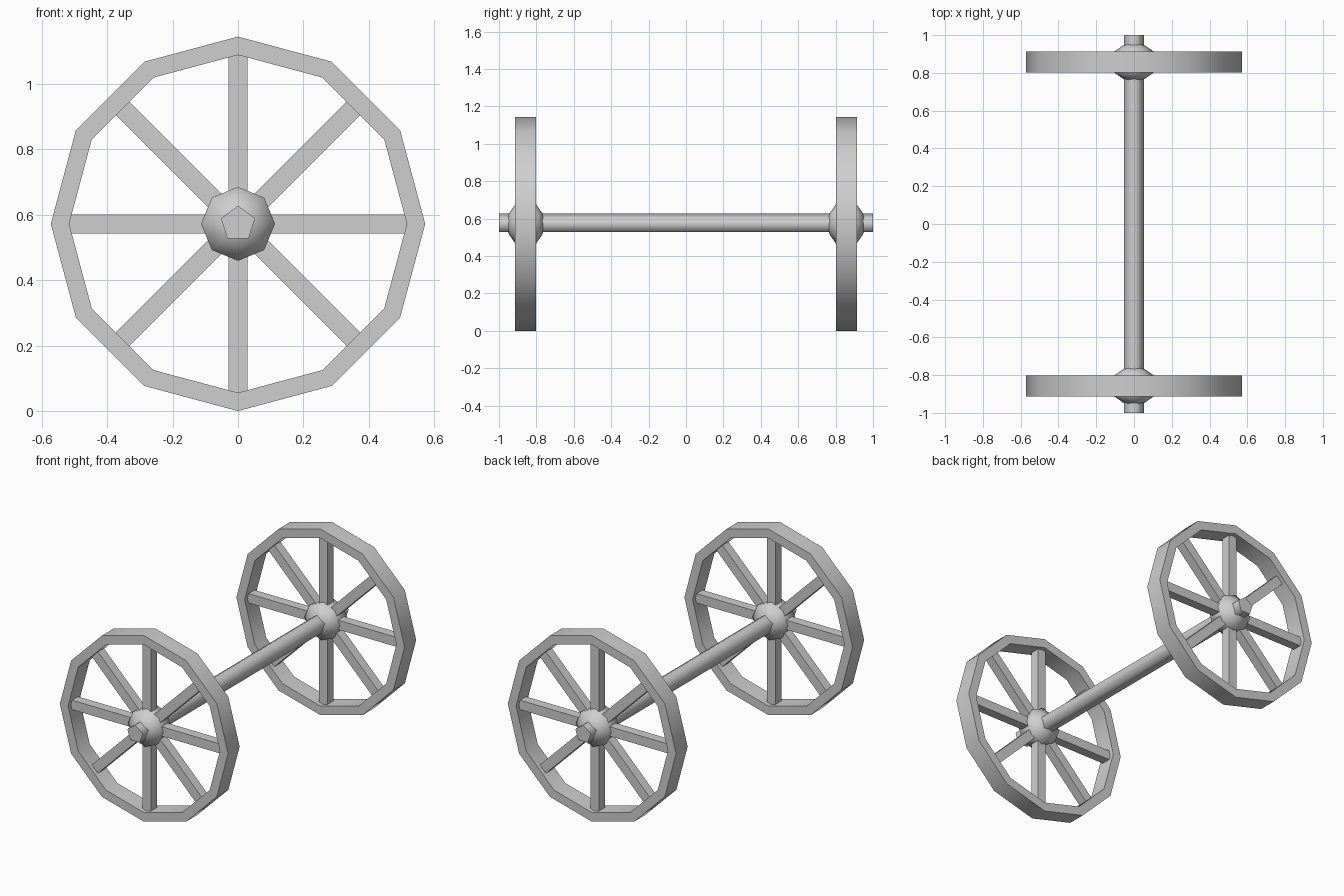
import bpy, bmesh, math

if "Cube" in bpy.data.objects:
    bpy.data.objects.remove(bpy.data.objects["Cube"])

AXLE_Z = 0.572
WHEEL_Y = 0.857
RIM_R = 0.572

grey = bpy.data.materials.new("plain grey")
grey.use_nodes = True
grey.diffuse_color = (0.62, 0.62, 0.62, 1)
grey.node_tree.nodes["Principled BSDF"].inputs["Base Color"].default_value = (0.62, 0.62, 0.62, 1)


def lathe(name, profile, sides, y, closed, smooth_angle):
    """Spin (radius, offset) points round the y axis, first corner pointing up."""
    bm = bmesh.new()
    rings = []
    for r, off in profile:
        angles = [math.tau * i / sides for i in range(sides)]
        rings.append([bm.verts.new((r * math.sin(a), off, r * math.cos(a))) for a in angles])
    pairs = list(zip(rings, rings[1:]))
    if closed:
        pairs.append((rings[-1], rings[0]))
    else:
        bm.faces.new(rings[0])
        bm.faces.new(rings[-1])
    for a, b in pairs:
        for i in range(sides):
            j = (i + 1) % sides
            bm.faces.new((a[i], a[j], b[j], b[i]))
    return finish(name, bm, y, smooth_angle)


def finish(name, bm, y, smooth_angle=None):
    bmesh.ops.recalc_face_normals(bm, faces=bm.faces)
    mesh = bpy.data.meshes.new(name)
    bm.to_mesh(mesh)
    bm.free()
    mesh.materials.append(grey)
    obj = bpy.data.objects.new(name, mesh)
    obj.location = (0, y, AXLE_Z)
    bpy.context.collection.objects.link(obj)
    if smooth_angle:
        bpy.ops.object.select_all(action="DESELECT")
        obj.select_set(True)
        bpy.context.view_layer.objects.active = obj
        bpy.ops.object.shade_smooth_by_angle(angle=math.radians(smooth_angle))
    return obj


def spokes(name, y):
    """Eight square bars reaching from the hub to the rim."""
    bm = bmesh.new()
    w = 0.029
    for i in range(8):
        a = math.tau * i / 8
        s, c = math.sin(a), math.cos(a)
        verts = bmesh.ops.create_cube(bm, size=1)["verts"]
        for v in verts:
            across = math.copysign(w, v.co.x)
            depth = math.copysign(w, v.co.y)
            along = 0.515 if v.co.z > 0 else 0.04
            v.co = (across * c + along * s, depth, along * c - across * s)
    return finish(name, bm, y)


# Five-sided axle
lathe("axle", [(0.055, -1), (0.055, 1)], 5, 0, False, 80)

# Two identical wheels
hub_half = [(0.113, 0.05), (0.058, 0.088), (0.03, 0.1)]
hub_profile = [(r, -o) for r, o in reversed(hub_half)] + hub_half
rim_profile = [(RIM_R, -0.056), (RIM_R, 0.056), (0.516, 0.056), (0.516, -0.056)]
for label, side in (("front", -1), ("back", 1)):
    y = side * WHEEL_Y
    lathe(label + "_wheel_rim", rim_profile, 12, y, True, 35)
    lathe(label + "_wheel_hub", hub_profile, 8, y, False, 80)
    spokes(label + "_wheel_spokes", y)
